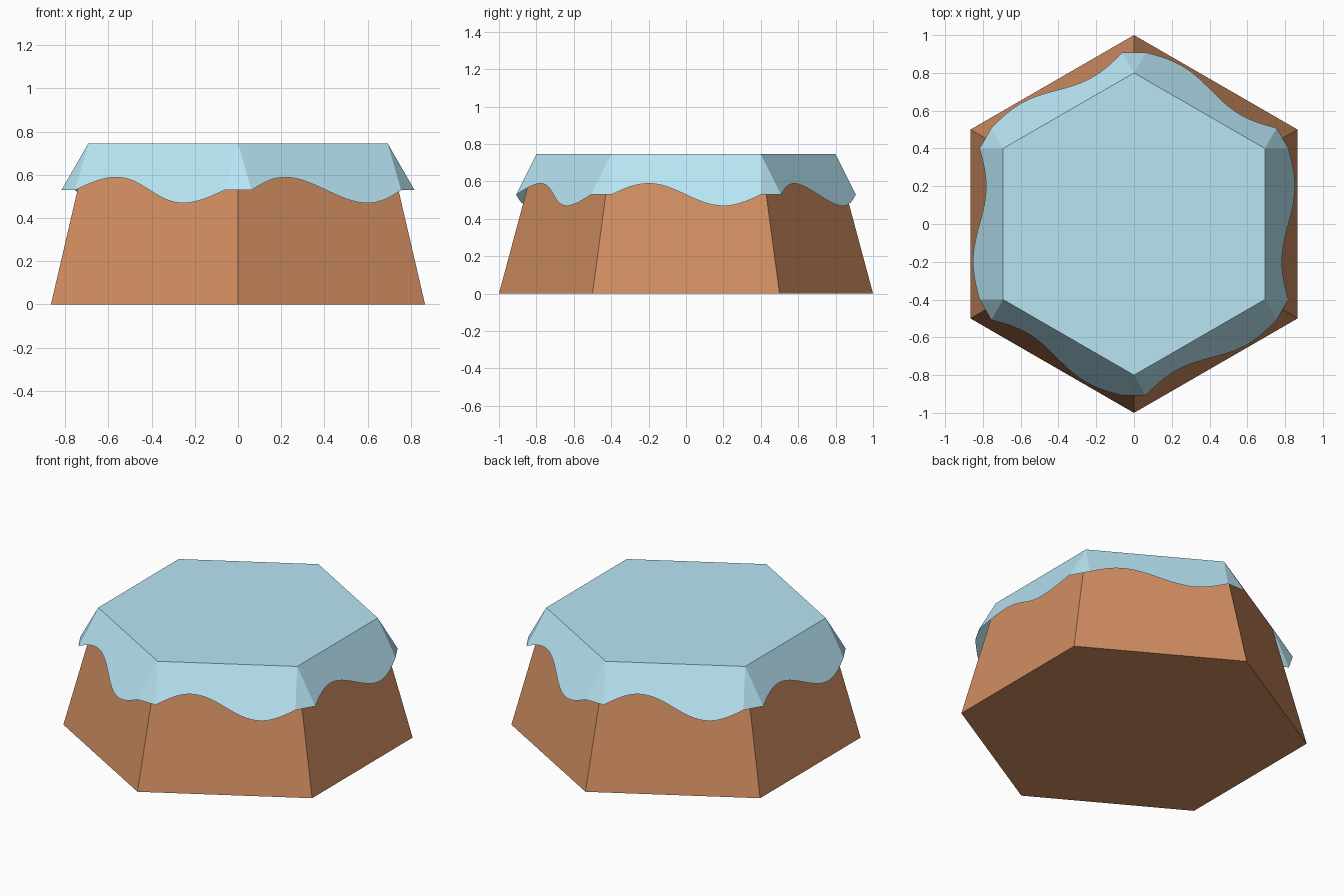
import bpy
import bmesh
from math import sin, cos, pi, radians
from mathutils import Matrix, Vector

if "Cube" in bpy.data.objects:
    bpy.data.objects.remove(bpy.data.objects["Cube"])

SIDES = 6
HEIGHT = 0.745
BASE_R, TOP_R = 1.0, 0.8
FLAP_LEN, FLAP_TILT, WAVE = 0.25, radians(60), 0.069
STEPS = 32


def material(name, rgb):
    mat = bpy.data.materials.new(name)
    mat.diffuse_color = (*rgb, 1)
    mat.use_nodes = True
    mat.node_tree.nodes["Principled BSDF"].inputs["Base Color"].default_value = mat.diffuse_color
    return mat


def make_object(name, bm, mat):
    mesh = bpy.data.meshes.new(name)
    bm.to_mesh(mesh)
    bm.free()
    mesh.materials.append(mat)
    obj = bpy.data.objects.new(name, mesh)
    bpy.context.collection.objects.link(obj)
    return obj


def hexagon(bm, radius, z):
    # corner i and i+1 enclose the side whose normal is at i * 60 degrees
    return [bm.verts.new((radius * cos(pi / 3 * i - pi / 6),
                          radius * sin(pi / 3 * i - pi / 6), z)) for i in range(SIDES)]


# Tapered six-sided cake body, open under the icing
bm = bmesh.new()
low, high = hexagon(bm, BASE_R, 0), hexagon(bm, TOP_R, HEIGHT)
bm.faces.new(low[::-1])
for i in range(SIDES):
    j = (i + 1) % SIDES
    bm.faces.new((low[i], low[j], high[j], high[i]))
make_object("cake_body", bm, material("cake_brown", (0.64, 0.27, 0.12)))

# Icing sheet: flat top, six flared wavy flaps, and corner gussets
bm = bmesh.new()
top = hexagon(bm, TOP_R, HEIGHT)
bm.faces.new(top)
apothem = TOP_R * cos(pi / 6)
hems = []
for i in range(SIDES):
    turn = Matrix.Rotation(pi / 3 * i, 4, 'Z')
    hem = []
    for k in range(STEPS + 1):
        t = k / STEPS
        drop = FLAP_LEN - WAVE * sin(2 * pi * t)
        p = Vector((apothem + drop * cos(FLAP_TILT), TOP_R * (t - 0.5),
                    HEIGHT - drop * sin(FLAP_TILT)))
        hem.append(bm.verts.new(turn @ p))
    bm.faces.new(hem + [top[(i + 1) % SIDES], top[i]])
    hems.append(hem)
for i in range(SIDES):
    bm.faces.new((top[i], hems[i - 1][-1], hems[i][0]))
make_object("icing", bm, material("icing_blue", (0.48, 0.79, 0.91)))
